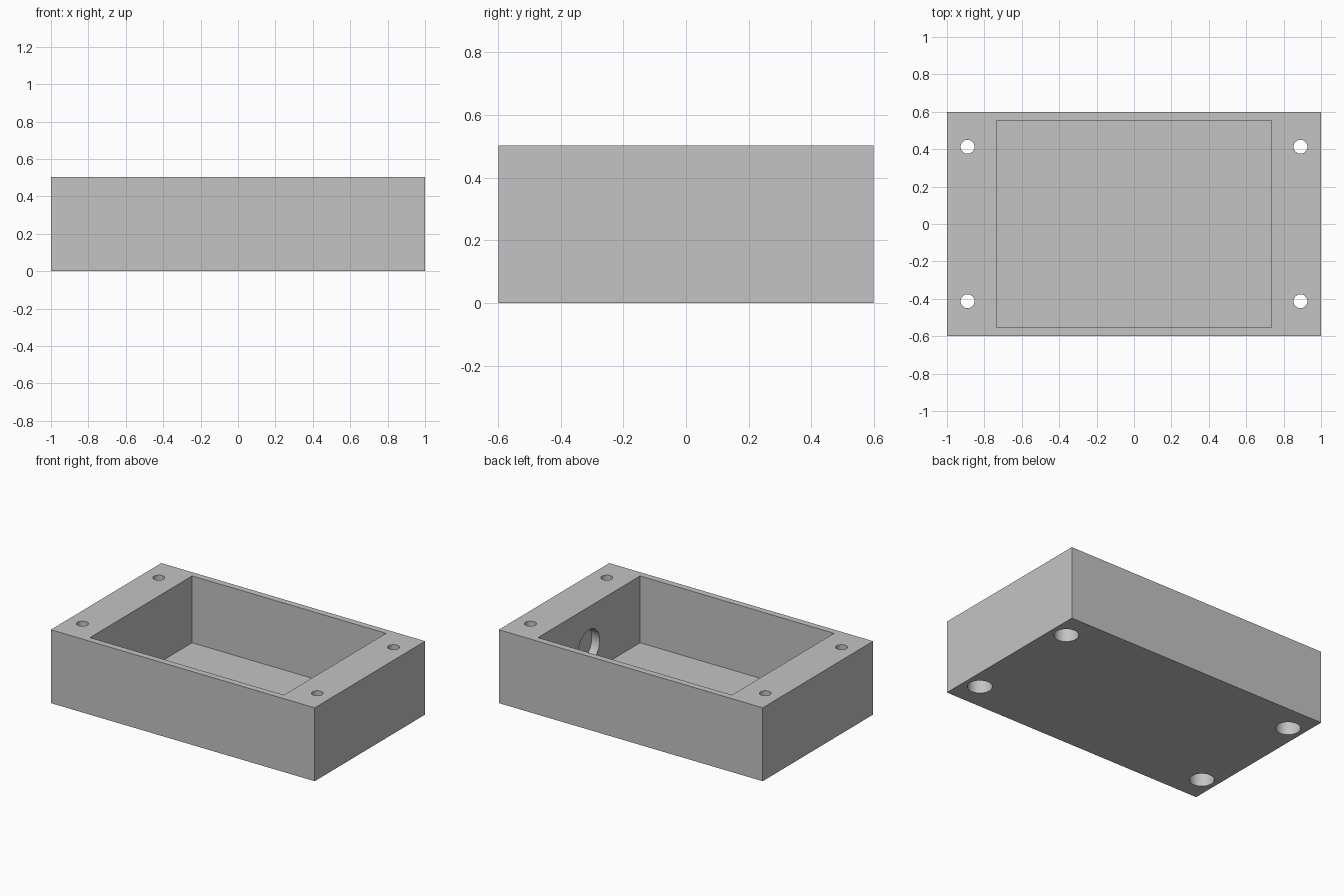
import bpy
import math

cube = bpy.data.objects.get("Cube")
if cube:
    bpy.data.objects.remove(cube, do_unlink=True)

LENGTH, WIDTH, HEIGHT = 2.0, 1.195, 0.503
CAVITY_X, CAVITY_Y, FLOOR = 0.735, 0.553, 0.045
HOLE_X, HOLE_Y = 0.89, 0.413

grey = bpy.data.materials.new("plain grey")
grey.use_nodes = True
grey.diffuse_color = (0.55, 0.55, 0.55, 1)
grey.node_tree.nodes["Principled BSDF"].inputs["Base Color"].default_value = (0.55, 0.55, 0.55, 1)


def box(name, size, z_low):
    bpy.ops.mesh.primitive_cube_add(size=1, location=(0, 0, z_low + size[2] / 2))
    obj = bpy.context.object
    obj.name = name
    obj.scale = size
    bpy.ops.object.transform_apply(location=True, rotation=False, scale=True)
    return obj


def cylinder(name, radius, depth, location, tilt=0):
    bpy.ops.mesh.primitive_cylinder_add(vertices=48, radius=radius, depth=depth,
                                        location=location, rotation=(0, tilt, 0))
    obj = bpy.context.object
    obj.name = name
    return obj


def cut(target, cutter):
    cutter.hide_render = True
    mod = target.modifiers.new(cutter.name, "BOOLEAN")
    mod.operation = "DIFFERENCE"
    mod.solver = "EXACT"
    mod.object = cutter
    bpy.ops.object.select_all(action="DESELECT")
    target.select_set(True)
    bpy.context.view_layer.objects.active = target
    bpy.ops.object.modifier_apply(modifier=mod.name)
    bpy.data.objects.remove(cutter, do_unlink=True)


# Solid block with an open-topped cavity
enclosure = box("enclosure_box", (LENGTH, WIDTH, HEIGHT), 0)
cut(enclosure, box("cavity", (2 * CAVITY_X, 2 * CAVITY_Y, HEIGHT), FLOOR))

# Corner screw holes, with wide head recesses from below
for sx in (-1, 1):
    for sy in (-1, 1):
        x, y = sx * HOLE_X, sy * HOLE_Y
        cut(enclosure, cylinder("screw_hole", 0.037, 2, (x, y, 0)))
        cut(enclosure, cylinder("head_recess", 0.077, 0.44, (x, y, 0)))

# Shallow round pocket inside the left end wall
cut(enclosure, cylinder("side_pocket", 0.115, 0.12, (CAVITY_X, 0, 0.23), math.pi / 2))

enclosure.data.materials.clear()
enclosure.data.materials.append(grey)
for face in enclosure.data.polygons:
    face.material_index = 0
bpy.ops.object.select_all(action="DESELECT")
enclosure.select_set(True)
bpy.context.view_layer.objects.active = enclosure
bpy.ops.object.shade_smooth_by_angle(angle=math.radians(30))
